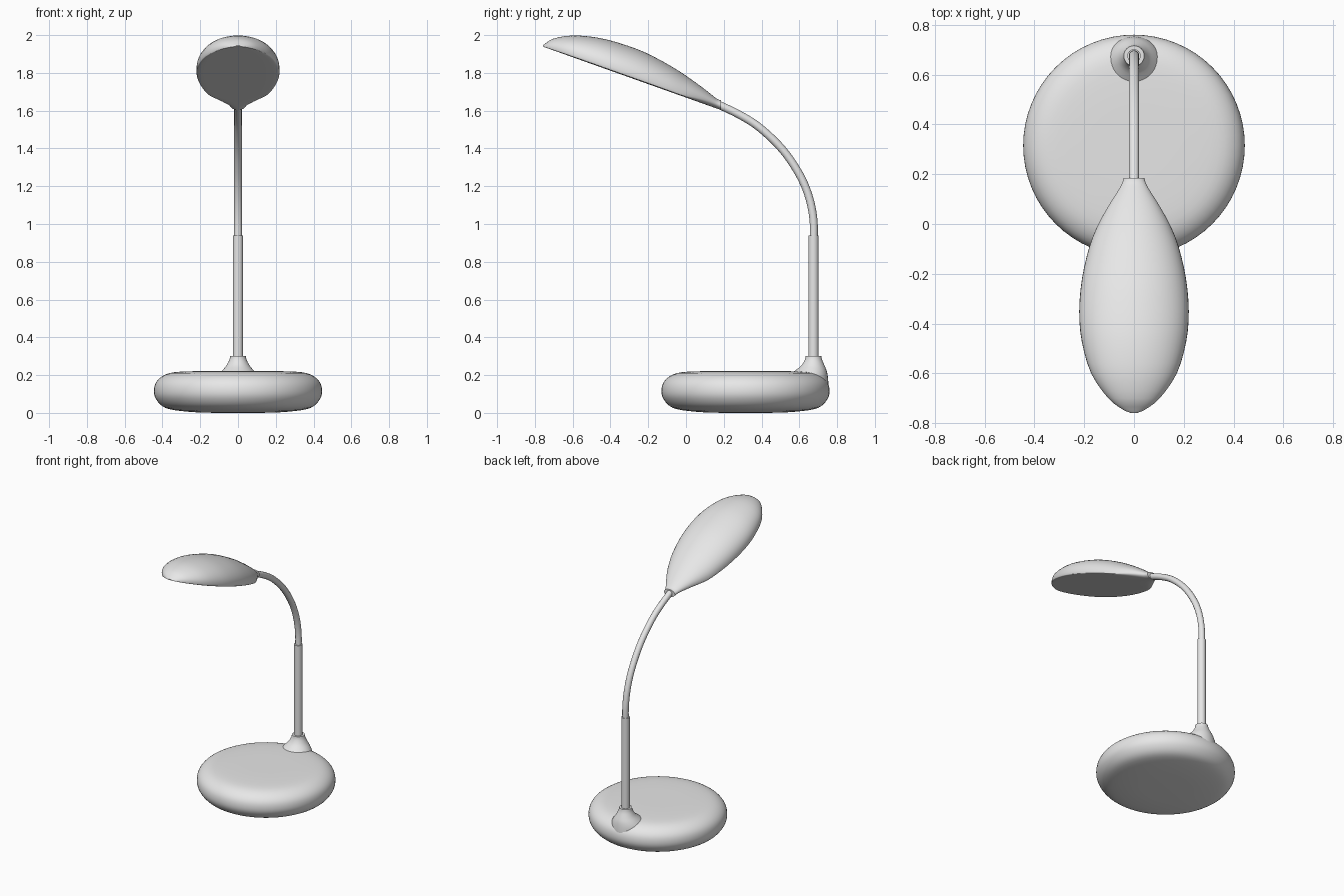
import bpy, bmesh
from math import sin, cos, pi, radians
from mathutils import Vector

cube = bpy.data.objects.get("Cube")
if cube:
    bpy.data.objects.remove(cube, do_unlink=True)

grey = bpy.data.materials.new("light_grey")
grey.use_nodes = True
COLOR = (0.8, 0.8, 0.8, 1)
grey.diffuse_color = COLOR
grey.node_tree.nodes["Principled BSDF"].inputs["Base Color"].default_value = COLOR


def smooth(obj, angle):
    bpy.ops.object.select_all(action='DESELECT')
    obj.select_set(True)
    bpy.context.view_layer.objects.active = obj
    bpy.ops.object.shade_smooth_by_angle(angle=radians(angle))


def loft(name, rings, angle=40):
    """Skin closed rings of points and cap both ends."""
    bm = bmesh.new()
    loops = [[bm.verts.new(p) for p in ring] for ring in rings]
    n = len(loops[0])
    for a, b in zip(loops, loops[1:]):
        for i in range(n):
            j = (i + 1) % n
            bm.faces.new((a[i], a[j], b[j], b[i]))
    bm.faces.new(loops[0][::-1])
    bm.faces.new(loops[-1])
    bmesh.ops.recalc_face_normals(bm, faces=bm.faces[:])
    mesh = bpy.data.meshes.new(name)
    bm.to_mesh(mesh)
    bm.free()
    mesh.materials.append(grey)
    obj = bpy.data.objects.new(name, mesh)
    bpy.context.collection.objects.link(obj)
    smooth(obj, angle)
    return obj


def circle(y, z, r, n):
    return [(r * cos(2 * pi * i / n), y + r * sin(2 * pi * i / n), z) for i in range(n)]


def spline(points, steps):
    """Smooth run of points through the given stations."""
    pts = [Vector(p) for p in points]
    pts = [2 * pts[0] - pts[1]] + pts + [2 * pts[-1] - pts[-2]]
    out = []
    for a, b, c, d in zip(pts, pts[1:], pts[2:], pts[3:]):
        for s in range(steps):
            t = s / steps
            out.append(0.5 * (2 * b + (c - a) * t + (2 * a - 5 * b + 4 * c - d) * t ** 2
                              + (3 * b - a - 3 * c + d) * t ** 3))
    return out + [pts[-2]]


# Round cushion-shaped base: (radius, height)
base_profile = [(0.1, 0), (0.22, 0.003), (0.34, 0.015), (0.4, 0.035), (0.435, 0.075),
                (0.445, 0.115), (0.435, 0.16), (0.4, 0.195), (0.34, 0.215),
                (0.22, 0.221), (0.1, 0.222)]
loft("base", [circle(0.315, p.y, p.x, 64)
              for p in spline([(r, z, 0) for r, z in base_profile], 3)])

# Flared socket blending into the rear rim: (centre y, height, radius)
socket_rings = [(0.64, 0.1, 0.114), (0.64, 0.15, 0.114), (0.643, 0.19, 0.108),
                (0.66, 0.222, 0.085), (0.672, 0.25, 0.062), (0.675, 0.28, 0.046),
                (0.675, 0.302, 0.041)]
loft("socket", [circle(*p, 32) for p in spline(socket_rings, 3)])

# Straight lower pole
loft("pole", [circle(0.675, z, 0.027, 24) for z in (0.28, 0.94)])

# Bent upper arm
curve = bpy.data.curves.new("arm", 'CURVE')
curve.dimensions = '3D'
curve.bevel_depth = 0.021
curve.bevel_resolution = 4
curve.use_fill_caps = True
path = spline([(0, 0.676, 0.9), (0, 0.675, 1.02), (0, 0.652, 1.14), (0, 0.602, 1.26),
               (0, 0.51, 1.395), (0, 0.39, 1.51), (0, 0.28, 1.58), (0, 0.15, 1.642)], 5)
line = curve.splines.new('POLY')
line.points.add(len(path) - 1)
for point, co in zip(line.points, path):
    point.co = (*co, 1)
arm = bpy.data.objects.new("arm", curve)
bpy.context.collection.objects.link(arm)
bpy.ops.object.select_all(action='DESELECT')
arm.select_set(True)
bpy.context.view_layer.objects.active = arm
bpy.ops.object.convert(target='MESH')
arm = bpy.context.view_layer.objects.active
arm.data.materials.clear()
arm.data.materials.append(grey)
smooth(arm, 40)

# Leaf-shaped lamp head: (y, half width, top height) over a flat sloping underside
stations = [(-0.758, 0.015, 1.945), (-0.745, 0.045, 1.955), (-0.7, 0.103, 1.982),
            (-0.6, 0.172, 1.998), (-0.47, 0.21, 1.987), (-0.35, 0.22, 1.957),
            (-0.22, 0.209, 1.91), (-0.09, 0.179, 1.842), (0, 0.143, 1.785),
            (0.08, 0.098, 1.728), (0.14, 0.06, 1.681), (0.165, 0.047, 1.662),
            (0.185, 0.042, 1.655)]


def head_ring(y, w, top, n=48):
    under = 1.94 - 0.356 * (y + 0.76)
    neck = min(1, max(0, (y + 0.02) / 0.18))    # flat underside turns round at the neck
    mid = under + (top - under) * (0.14 + 0.36 * neck)
    e = 0.2 + 0.8 * neck
    ring = []
    for i in range(n):
        c, s = cos(2 * pi * i / n), sin(2 * pi * i / n)
        if s >= 0:
            ring.append((w * c, y, mid + (top - mid) * s))
        else:
            x = w * abs(c) ** e * (1 if c > 0 else -1) if abs(c) > 1e-6 else 0
            ring.append((x, y, mid - (mid - under) * abs(s) ** e))
    return ring


loft("lamp_head", [head_ring(*p) for p in spline(stations, 3)], 35)
